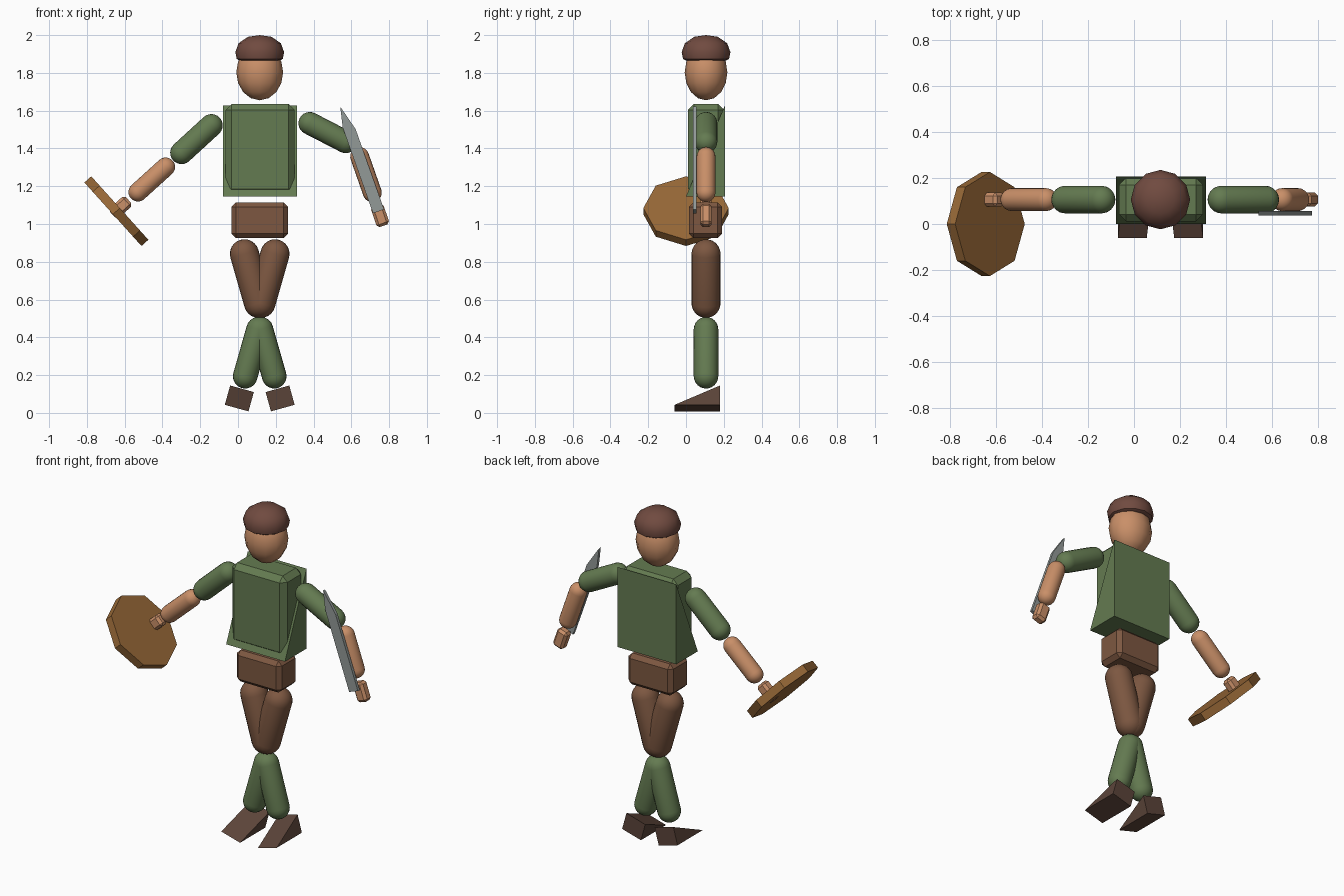
import bpy, bmesh
from math import sin, cos, pi, radians
from mathutils import Matrix, Vector

if "Cube" in bpy.data.objects:
    bpy.data.objects.remove(bpy.data.objects["Cube"])

CX, CY = 0.115, 0.106   # body axis


def material(name, r, g, b):
    m = bpy.data.materials.new(name)
    m.diffuse_color = (*[(c / 255) ** 2.2 for c in (r, g, b)], 1)
    m.use_nodes = True
    m.node_tree.nodes["Principled BSDF"].inputs["Base Color"].default_value = m.diffuse_color
    return m


GREEN = material("green_cloth", 100, 122, 82)
BROWN = material("brown_cloth", 124, 88, 67)
DARK = material("dark_leather", 92, 70, 60)
HAIR = material("cap_brown", 112, 76, 66)
SKIN = material("skin", 200, 142, 104)
WOOD = material("wood", 150, 104, 58)
STEEL = material("steel", 145, 152, 150)


def finish(name, bm, mat, loc, tilt=0, smooth=False):
    bmesh.ops.recalc_face_normals(bm, faces=bm.faces[:])
    me = bpy.data.meshes.new(name)
    bm.to_mesh(me)
    bm.free()
    ob = bpy.data.objects.new(name, me)
    bpy.context.collection.objects.link(ob)
    me.materials.append(mat)
    ob.location = loc
    ob.rotation_euler = (0, tilt, 0)
    if smooth:
        for o in bpy.context.selected_objects:
            o.select_set(False)
        ob.select_set(True)
        bpy.context.view_layer.objects.active = ob
        bpy.ops.object.shade_smooth_by_angle(angle=radians(40))
    return ob


def lathe(profile, segs):
    # revolve (radius, z) points, ends closed
    bm = bmesh.new()
    rings = [[bm.verts.new((r * cos(2 * pi * i / segs), r * sin(2 * pi * i / segs), z))
              for i in range(segs)] for r, z in profile]
    for a, b in zip(rings, rings[1:]):
        for i in range(segs):
            j = (i + 1) % segs
            bm.faces.new((a[i], a[j], b[j], b[i]))
    bm.faces.new(rings[0])
    bm.faces.new(rings[-1])
    bmesh.ops.remove_doubles(bm, verts=bm.verts[:], dist=0.0005)
    return bm


def capsule(name, mat, p, q, r):
    # p, q: (x, z) centres of the round ends
    a, b = Vector((p[0], CY, p[1])), Vector((q[0], CY, q[1]))
    h = (a - b).length / 2
    arc = [i * pi / 12 for i in range(7)]
    prof = [(max(r * sin(t), 1e-4), -h - r * cos(t)) for t in arc]
    prof += [(max(r * cos(t), 1e-4), h + r * sin(t)) for t in arc]
    d = a - b
    return finish(name, lathe(prof, 20), mat, (a + b) / 2, Vector((d.z, d.x)).angle_signed(Vector((1, 0))), True)


def box(name, mat, size, loc, bevel, tilt=0):
    bm = bmesh.new()
    bmesh.ops.create_cube(bm, size=1, matrix=Matrix.Diagonal((*size, 1)))
    bmesh.ops.bevel(bm, geom=bm.edges[:], offset=bevel, segments=1, affect='EDGES')
    return finish(name, bm, mat, loc, tilt)


def prism(name, mat, points, depth, loc, along, tilt=0):
    # extrude a profile along x (points are y, z) or along y (points are x, z)
    bm = bmesh.new()
    put = (lambda u, v, d: (d, u, v)) if along == 'x' else (lambda u, v, d: (u, d, v))
    ends = [[bm.verts.new(put(u, v, s * depth / 2)) for u, v in points] for s in (-1, 1)]
    bm.faces.new(ends[0])
    bm.faces.new(ends[1])
    n = len(points)
    for i in range(n):
        j = (i + 1) % n
        bm.faces.new((ends[0][i], ends[0][j], ends[1][j], ends[1][i]))
    return finish(name, bm, mat, loc, tilt)


# head and cap
bm = bmesh.new()
bmesh.ops.create_uvsphere(bm, u_segments=12, v_segments=8, radius=1,
                          matrix=Matrix.Diagonal((0.124, 0.113, 0.148, 1)))
finish("head", bm, SKIN, (CX, CY, 1.803), 0, True)
cap = [(0.108, 1.866), (0.122, 1.874), (0.129, 1.91), (0.112, 1.957), (0.062, 1.991), (1e-4, 2.0)]
finish("cap", lathe(cap, 12), HAIR, (CX, CY, 0), 0, True)

# torso, wedge-shaped coat back, hips
box("torso", GREEN, (0.365, 0.19, 0.48), (CX + 0.002, CY, 1.395), 0.031)
prism("coat_back", GREEN, [(0, 1.146), (0.206, 1.146), (0.206, 1.628)], 0.392, (CX + 0.002, 0, 0), 'x')
box("hips", BROWN, (0.30, 0.175, 0.19), (CX, CY - 0.002, 1.02), 0.024)

# legs and feet
for s, side in ((-1, "right"), (1, "left")):
    capsule(side + "_thigh", BROWN, (CX + s * 0.081, 0.842), (CX + s * 0.006, 0.58), 0.077)
    capsule(side + "_shin", GREEN, (CX + s * 0.006, 0.443), (CX + s * 0.077, 0.194), 0.065)
    prism(side + "_shoe", DARK, [(-0.12, -0.053), (0.12, -0.053), (0.12, 0.053)], 0.13,
          (CX + s * 0.108, 0.06, 0.0765), 'x', -s * radians(15.5))

# arms and hands
capsule("right_upper_arm", GREEN, (-0.141, 1.522), (-0.299, 1.377), 0.06)
capsule("right_forearm", SKIN, (-0.383, 1.302), (-0.530, 1.169), 0.05)
capsule("left_upper_arm", GREEN, (0.380, 1.533), (0.570, 1.435), 0.06)
capsule("left_forearm", SKIN, (0.644, 1.357), (0.711, 1.166), 0.05)
box("right_hand", SKIN, (0.07, 0.06, 0.115), (-0.622, CY, 1.088), 0.014, radians(48))
box("left_hand", SKIN, (0.07, 0.06, 0.115), (0.752, CY, 1.045), 0.014, radians(-19))

# octagonal shield, square to the forearm
bm = bmesh.new()
bmesh.ops.create_cone(bm, cap_ends=True, segments=8, radius1=0.226, radius2=0.226, depth=0.049)
finish("shield", bm, WOOD, (-0.644, 0, 1.068), radians(48))

# blade with pointed tip
blade = [(-0.031, 0), (0.031, 0), (0.031, 0.45), (-0.006, 0.59), (-0.031, 0.48)]
prism("blade", STEEL, blade, 0.018, (0.744, 0.047, 1.067), 'y', radians(-19.5))
